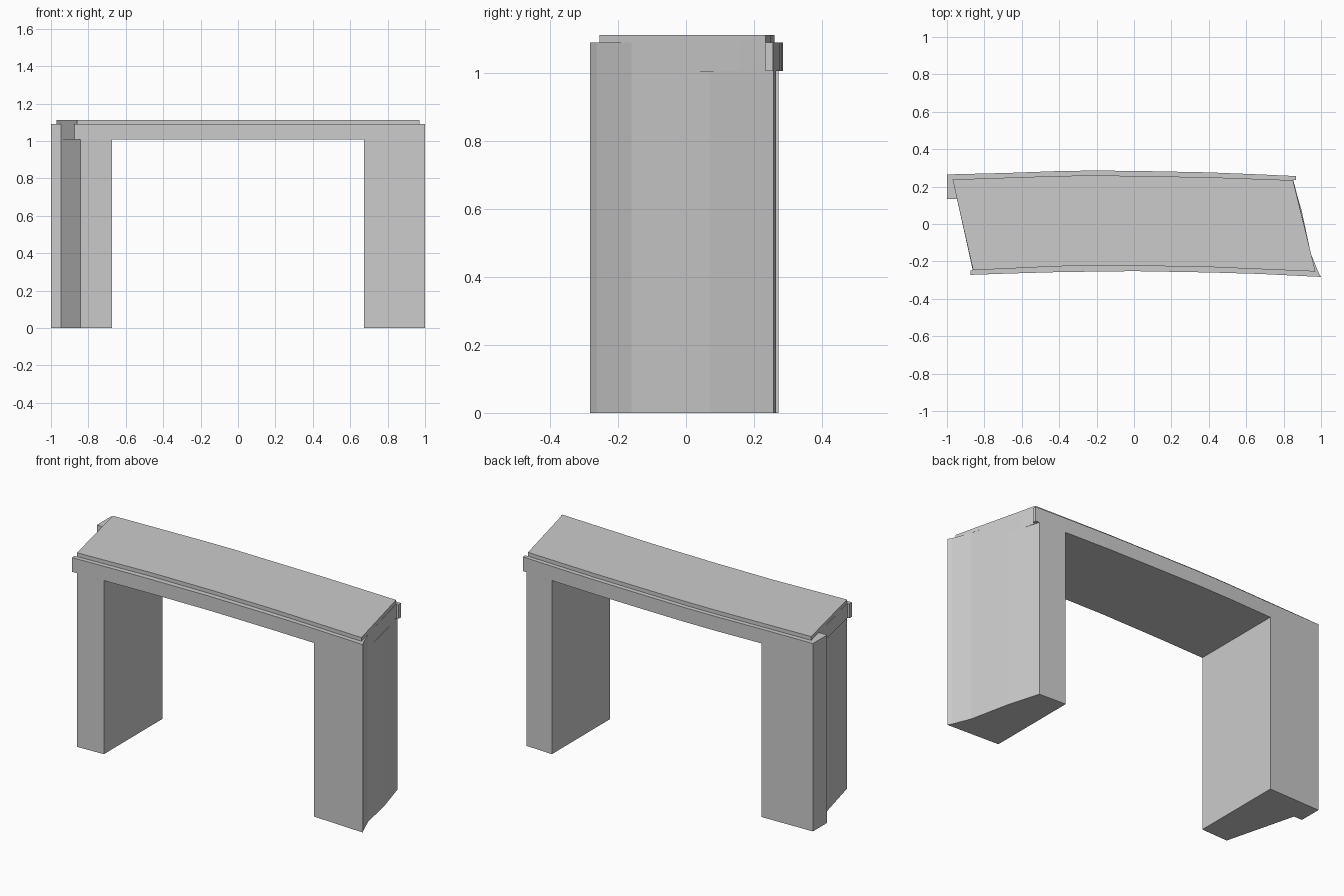
import bpy
import bmesh

if "Cube" in bpy.data.objects:
    bpy.data.objects.remove(bpy.data.objects["Cube"])


def prism(name, outline, z0, z1):
    """Extrude a flat plan outline (counter-clockwise) between two heights."""
    bm = bmesh.new()
    face = bm.faces.new([bm.verts.new((x, y, z0)) for x, y in outline])
    ext = bmesh.ops.extrude_face_region(bm, geom=[face], use_keep_orig=True)
    verts = [g for g in ext["geom"] if isinstance(g, bmesh.types.BMVert)]
    bmesh.ops.translate(bm, verts=verts, vec=(0, 0, z1 - z0))
    bmesh.ops.recalc_face_normals(bm, faces=bm.faces)
    mesh = bpy.data.meshes.new(name)
    bm.to_mesh(mesh)
    bm.free()
    obj = bpy.data.objects.new(name, mesh)
    bpy.context.collection.objects.link(obj)
    return obj


LEG_TOP, LINTEL_TOP, SLAB_TOP = 1.007, 1.09, 1.112

# Slightly bowed long edges, and the irregular ends of the walls
front = [(-0.4, -0.257), (0, -0.252), (0.4, -0.259), (0.675, -0.267)]
back = [(0.675, 0.265), (0.4, 0.276), (0.1, 0.282), (-0.2, 0.286),
        (-0.4, 0.283), (-0.675, 0.273)]
right_tip = [(1.0, -0.283), (0.988, -0.262), (0.946, -0.16)]
left_notch = [(-1.0, 0.265), (-1.0, 0.135), (-0.947, 0.135)]

# Supporting legs
prism("right_leg", [(0.675, -0.267)] + right_tip
      + [(0.897, 0.07), (0.842, 0.257), (0.675, 0.265)], 0, LEG_TOP)
prism("left_leg", [(-0.675, 0.273)] + left_notch
      + [(-0.842, -0.271), (-0.675, -0.265)], 0, LEG_TOP)

# Lintel with small overhangs at the front left and back right
prism("lintel", [(-0.875, -0.272), (-0.675, -0.265)] + front + right_tip
      + [(0.872, 0.155), (0.852, 0.234), (0.867, 0.234), (0.867, 0.256)]
      + back + left_notch
      + [(-0.862, -0.248), (-0.875, -0.248)], LEG_TOP, LINTEL_TOP)

# Thin roof slab, set back from the lintel faces
prism("roof_slab", [(-0.86, -0.247), (-0.4, -0.226), (0, -0.223),
                    (0.4, -0.23), (0.97, -0.254), (0.85, 0.234),
                    (0.4, 0.25), (-0.2, 0.26), (-0.4, 0.257),
                    (-0.97, 0.238)], LINTEL_TOP, SLAB_TOP)
